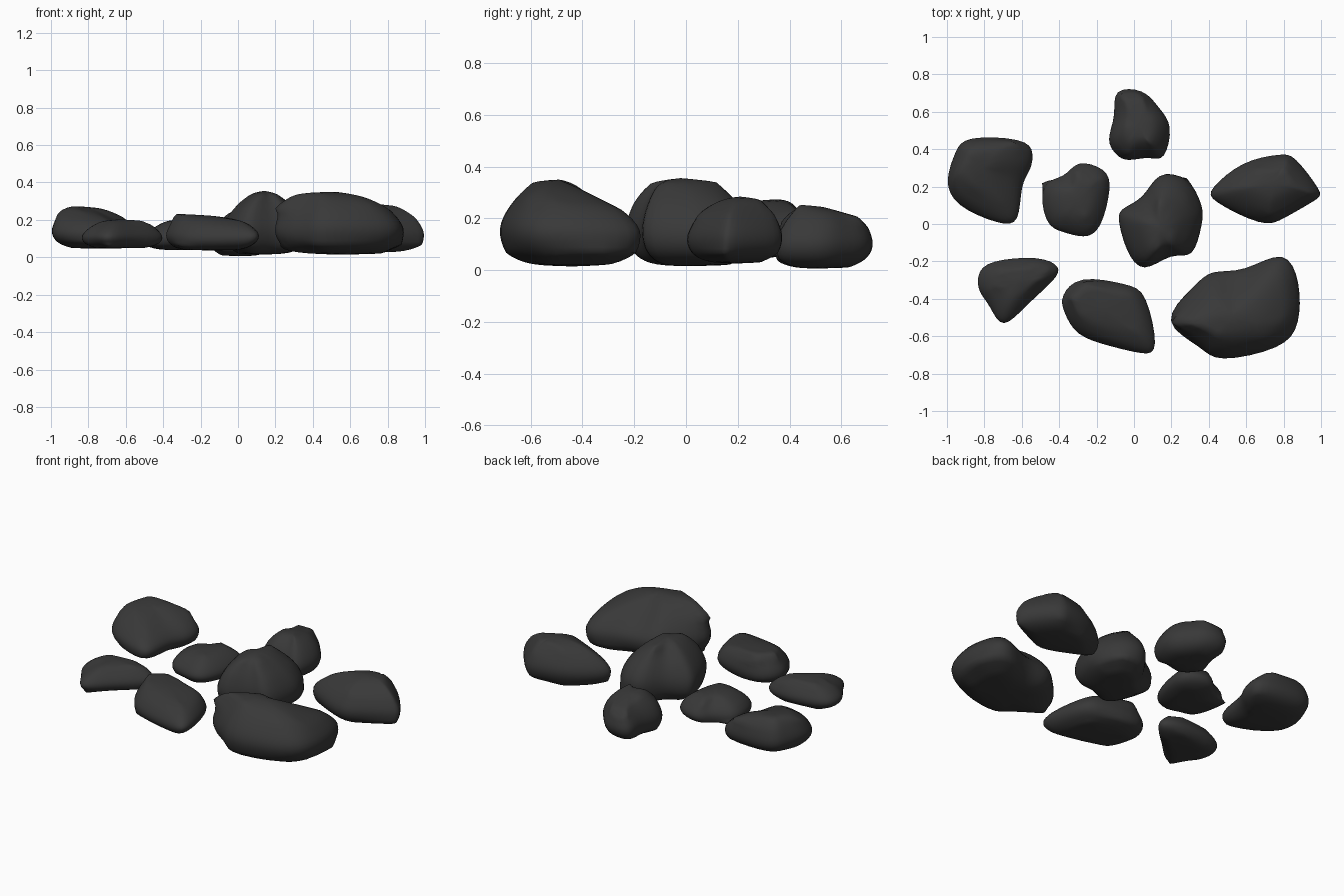
import bpy
import bmesh
import math
import random
from mathutils import Vector

default_cube = bpy.data.objects.get("Cube")
if default_cube:
    bpy.data.objects.remove(default_cube, do_unlink=True)

# One dark stone colour for every rock
stone = bpy.data.materials.new("dark_stone")
stone.use_nodes = True
colour = (.04, .04, .04, 1)
stone.diffuse_color = colour
shader = stone.node_tree.nodes["Principled BSDF"]
shader.inputs["Base Color"].default_value = colour
shader.inputs["Roughness"].default_value = .9

random.seed(4)


def pushed_out(outline):
    """Move the corners outward so the smoothed surface still reaches them."""
    points = [Vector(p) for p in outline]
    count = len(points)
    result = []
    for i, p in enumerate(points):
        middle = (points[i - 1] + points[(i + 1) % count]) / 2
        result.append(p + (p - middle) * .3)
    return result


def make_rock(name, outline, bottom, top, peak, crown=(.5, .5), slope=(0, 0), lump=(0, 0, 0)):
    """Stack rings of the plan outline, drifting towards the peak, and smooth them.

    The lump is a place on the upper side and how far it rises or sinks there.
    """
    points = pushed_out(outline)
    count = len(points)
    centre = sum(points, Vector((0, 0))) / count
    peak = Vector(peak)
    crown = Vector(crown)
    slope = Vector(slope)
    lump_place = Vector(lump[:2])
    height = top - bottom

    # Each ring: height share, outline scale, drift to the peak and crown
    profile = [
        (0, .62, 0),
        (.14, .94, 0),
        (.42, 1.04, 0),
        (.72, 1.02, .38),
        (.97, 1, 1),
    ]
    bm = bmesh.new()
    rings = []
    for share, fullness, drift in profile:
        ring_centre = centre.lerp(peak, drift)
        scale = Vector((fullness, fullness)).lerp(crown, drift)
        ring = []
        for p in points:
            wobble = 1 if fullness > 1 else random.uniform(.95, 1.05)
            flat = ring_centre + (p - centre) * scale * wobble
            z = bottom + height * share + slope.dot(flat - peak) * drift
            if drift:
                distance = (flat - lump_place).length
                z += lump[2] * math.exp(-(distance / .15) ** 2)
            ring.append(bm.verts.new((flat.x, flat.y, z)))
        rings.append(ring)

    # Side walls, then caps with a raised middle
    for low, high in zip(rings, rings[1:]):
        for i in range(count):
            j = (i + 1) % count
            bm.faces.new((low[i], low[j], high[j], high[i]))
    base = bm.verts.new((centre.x, centre.y, bottom - height * .02))
    summit = bm.verts.new((peak.x, peak.y, bottom + height * 1.02))
    for i in range(count):
        j = (i + 1) % count
        bm.faces.new((rings[0][j], rings[0][i], base))
        bm.faces.new((rings[-1][i], rings[-1][j], summit))
    bmesh.ops.recalc_face_normals(bm, faces=bm.faces)

    # Random half-hard edges above and below the waist give the chipped look
    crease = bm.edges.layers.float.new("crease_edge")
    waist = set(rings[2])
    for edge in bm.edges:
        if waist.isdisjoint(edge.verts) and random.random() < .4:
            edge[crease] = .5

    mesh = bpy.data.meshes.new(name)
    bm.to_mesh(mesh)
    bm.free()
    mesh.materials.append(stone)
    mesh.shade_smooth()
    rock = bpy.data.objects.new(name, mesh)
    bpy.context.collection.objects.link(rock)
    smoothing = rock.modifiers.new("rounding", "SUBSURF")
    smoothing.levels = smoothing.render_levels = 2


# Rear row
make_rock(
    "back_rock",
    [(-.1, .71), (.05, .71), (.13, .62), (.2, .52), (.16, .35),
     (.08, .36), (-.03, .34), (-.09, .37), (-.14, .45), (-.1, .58)],
    bottom=.01, top=.24, peak=(.02, .53), crown=(.5, .6), slope=(0, -.2))

make_rock(
    "back_right_rock",
    [(-.88, .46), (-.6, .45), (-.54, .38), (-.55, .29), (-.6, .2),
     (-.62, .02), (-.73, .01), (-.94, .1), (-1, .23), (-.95, .38)],
    bottom=.05, top=.26, peak=(-.81, .3), crown=(.42, .5), slope=(-.2, .1),
    lump=(-.64, .38, .03))

# Middle row
make_rock(
    "small_rock",
    [(-.3, .33), (-.16, .29), (-.13, .19), (-.18, -.02), (-.27, -.07),
     (-.38, -.04), (-.47, .01), (-.49, .21), (-.37, .25)],
    bottom=.04, top=.2, peak=(-.3, .13))

make_rock(
    "centre_rock",
    [(.13, .27), (.28, .24), (.36, .1), (.36, 0), (.31, -.17), (.2, -.16),
     (.05, -.25), (-.04, -.14), (-.08, 0), (-.07, .08), (.05, .14)],
    bottom=.02, top=.35, peak=(.14, -.02), crown=(.34, .5))

make_rock(
    "left_rock",
    [(.78, .37), (.86, .35), (.99, .18), (.97, .13), (.8, .03),
     (.68, 0), (.43, .12), (.42, .19), (.58, .33)],
    bottom=.03, top=.28, peak=(.74, .21), crown=(.45, .42))

# Front row
make_rock(
    "front_right_rock",
    [(-.76, -.2), (-.52, -.18), (-.41, -.23), (-.43, -.3), (-.57, -.43),
     (-.7, -.55), (-.77, -.44), (-.83, -.36), (-.83, -.27)],
    bottom=.05, top=.2, peak=(-.63, -.31), crown=(.52, .45))

make_rock(
    "front_middle_rock",
    [(-.28, -.29), (-.04, -.33), (.06, -.39), (.12, -.66), (.04, -.69),
     (-.13, -.65), (-.3, -.59), (-.37, -.47), (-.38, -.39)],
    bottom=.04, top=.22, peak=(-.15, -.46), crown=(.7, .6), slope=(-.08, .05))

make_rock(
    "large_rock",
    [(.8, -.15), (.88, -.32), (.88, -.53), (.78, -.66), (.46, -.73),
     (.36, -.65), (.17, -.52), (.32, -.34), (.42, -.25), (.59, -.25)],
    bottom=.02, top=.345, peak=(.53, -.49), crown=(.52, .4), slope=(-.06, 0),
    lump=(.58, -.27, -.06))
